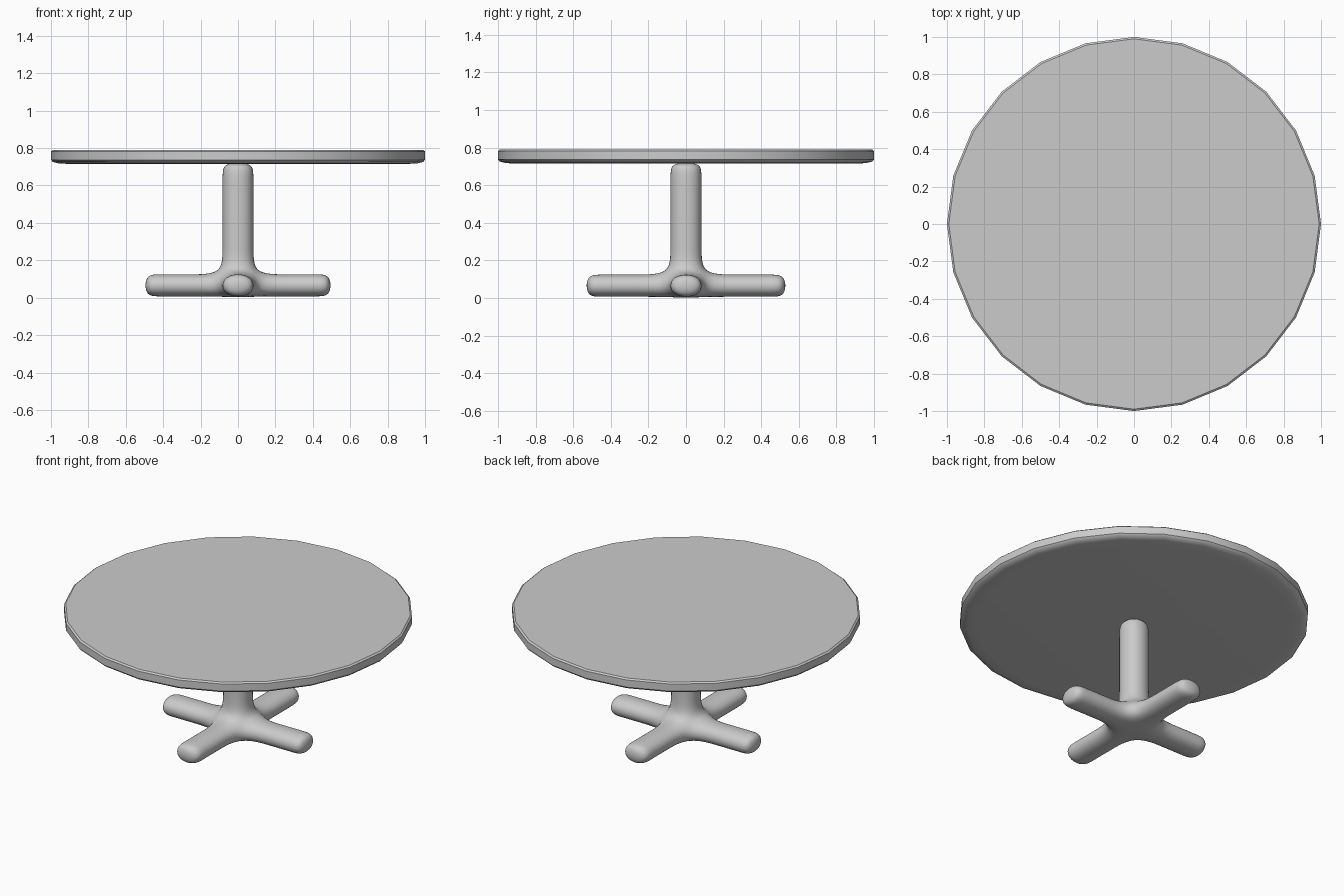
import bpy, bmesh
from math import pi, cos, sin, radians
from mathutils import Vector

if "Cube" in bpy.data.objects:
    bpy.data.objects.remove(bpy.data.objects["Cube"])


def finish(name, bm):
    bmesh.ops.recalc_face_normals(bm, faces=bm.faces)
    mesh = bpy.data.meshes.new(name)
    bm.to_mesh(mesh)
    bm.free()
    ob = bpy.data.objects.new(name, mesh)
    bpy.context.collection.objects.link(ob)
    bpy.ops.object.select_all(action='DESELECT')
    ob.select_set(True)
    bpy.context.view_layer.objects.active = ob
    return ob


# Table top: 24-sided disc with a softened lower edge
SIDES = 24
profile = [(0.99, 0.79), (1.0, 0.782), (1.0, 0.737), (0.99, 0.726), (0.96, 0.718), (0.9, 0.715)]
bm = bmesh.new()
rings = [[bm.verts.new((r * cos(2 * pi * i / SIDES), r * sin(2 * pi * i / SIDES), z))
          for i in range(SIDES)] for r, z in profile]
for a, b in zip(rings, rings[1:]):
    for i in range(SIDES):
        j = (i + 1) % SIDES
        bm.faces.new((a[i], a[j], b[j], b[i]))
bm.faces.new(rings[0])
bm.faces.new(rings[-1])
finish("table_top", bm)
bpy.ops.object.shade_smooth_by_angle(angle=radians(35))

# Pedestal: box cage extruded into a column and four feet, then subdivided
H, Z0, Z1 = 0.09, 0.002, 0.13
bm = bmesh.new()
bmesh.ops.create_cube(bm, size=1)
for v in bm.verts:
    v.co = (v.co.x * 2 * H, v.co.y * 2 * H, Z1 if v.co.z > 0 else Z0)


def extrude_to(direction, stops):
    d = Vector(direction)
    bm.normal_update()
    face = max(bm.faces, key=lambda f: f.normal.dot(d) + f.calc_center_median().dot(d))
    for s in stops:
        face = bmesh.ops.extrude_discrete_faces(bm, faces=[face])["faces"][0]
        shift = d * (s - face.calc_center_median().dot(d))
        bmesh.ops.translate(bm, verts=face.verts, vec=shift)
        bm.normal_update()


for sx in (1, -1):
    extrude_to((sx, 0, 0), (0.26, 0.42, 0.501))
    extrude_to((0, sx, 0), (0.27, 0.45, 0.535))
extrude_to((0, 0, 1), (0.25, 0.66, 0.725))
base = finish("pedestal_base", bm)
sub = base.modifiers.new("smooth", 'SUBSURF')
sub.levels = sub.render_levels = 3
bpy.ops.object.shade_smooth()
